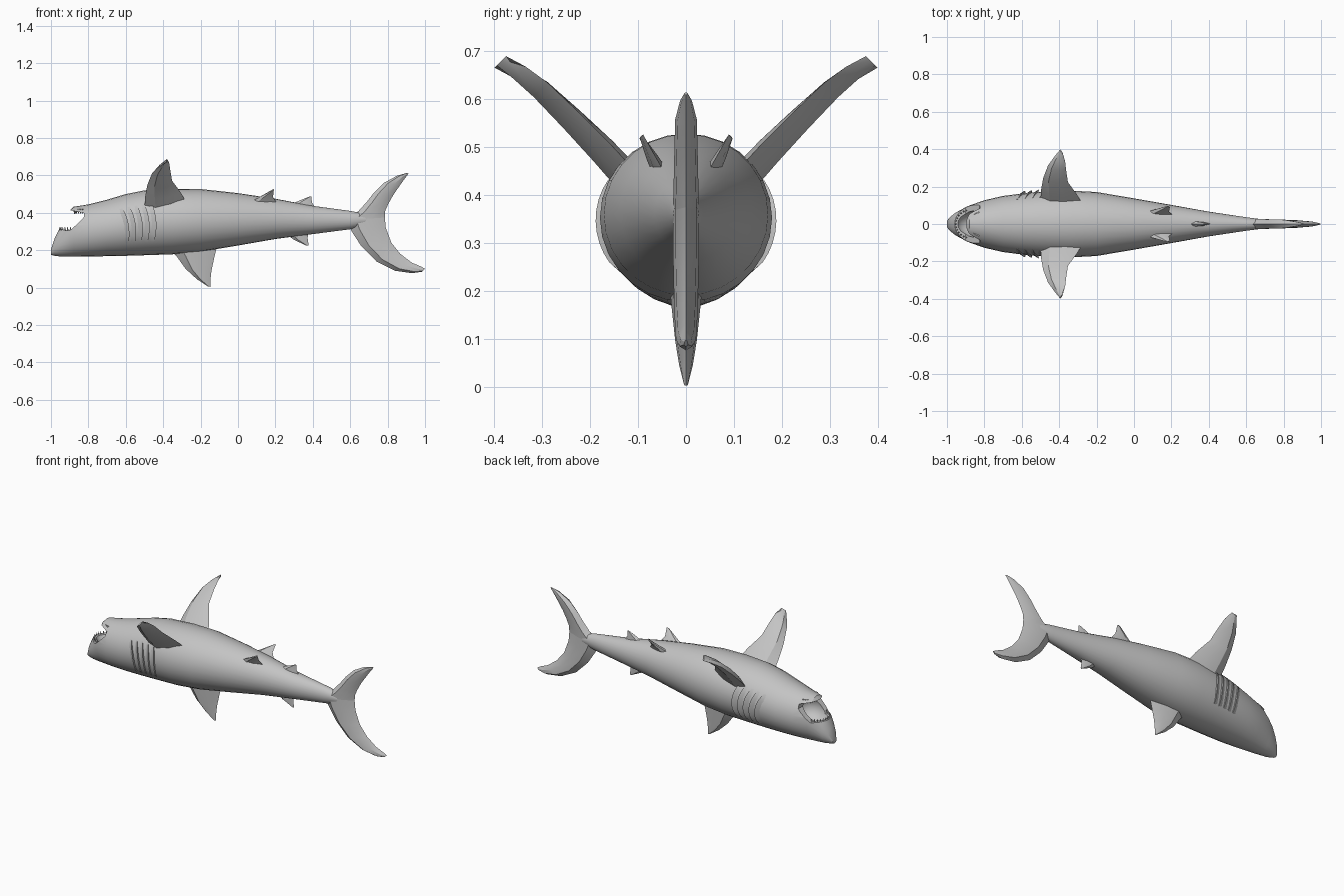
import bpy, bmesh, math
from mathutils import Vector

if "Cube" in bpy.data.objects:
    bpy.data.objects.remove(bpy.data.objects["Cube"], do_unlink=True)

grey = bpy.data.materials.new("skin grey")
grey.use_nodes = True
grey.diffuse_color = (0.55, 0.55, 0.55, 1)
grey.node_tree.nodes["Principled BSDF"].inputs["Base Color"].default_value = (0.55, 0.55, 0.55, 1)


def make_object(name, bm, angle=30):
    bmesh.ops.recalc_face_normals(bm, faces=bm.faces)
    mesh = bpy.data.meshes.new(name)
    bm.to_mesh(mesh)
    bm.free()
    mesh.materials.append(grey)
    ob = bpy.data.objects.new(name, mesh)
    bpy.context.collection.objects.link(ob)
    smooth(ob, angle)
    return ob


def smooth(ob, angle):
    bpy.ops.object.select_all(action='DESELECT')
    ob.select_set(True)
    bpy.context.view_layer.objects.active = ob
    bpy.ops.object.shade_smooth_by_angle(angle=math.radians(angle))


def loft(bm, rings):
    """Skin a list of equal point rings and cap both ends."""
    rows = [[bm.verts.new(p) for p in ring] for ring in rings]
    n = len(rows[0])
    for a, b in zip(rows, rows[1:]):
        for i in range(n):
            j = (i + 1) % n
            bm.faces.new((a[i], a[j], b[j], b[i]))
    bm.faces.new(rows[0])
    bm.faces.new(rows[-1])


# Body stations: x, lowest z, highest z, half width
STATIONS = [
    (-1.0, .175, .205, .018), (-.98, .17, .265, .04), (-.955, .167, .315, .06),
    (-.9, .165, .41, .09), (-.88, .165, .432, .099), (-.8, .166, .445, .127),
    (-.7, .168, .47, .15), (-.6, .17, .5, .163), (-.5, .173, .52, .172),
    (-.35, .178, .528, .179), (-.2, .192, .527, .171), (0, .225, .505, .137),
    (.2, .26, .475, .102), (.4, .286, .437, .066), (.6, .312, .41, .036),
    (.68, .33, .395, .026), (.735, .357, .367, .008)]


def skin(x, angle, offset=0.0):
    """Point on the body surface at x and an angle up from the side."""
    for a, b in zip(STATIONS, STATIONS[1:]):
        if x <= b[0]:
            break
    t = (x - a[0]) / (b[0] - a[0])
    lo, hi, w = (a[i] + (b[i] - a[i]) * t for i in (1, 2, 3))
    return Vector((x, (w + offset) * math.cos(angle),
                   (lo + hi) / 2 + ((hi - lo) / 2 + offset) * math.sin(angle)))


bm = bmesh.new()
SIDES = 28
loft(bm, [[skin(s[0], math.tau * i / SIDES) for i in range(SIDES)] for s in STATIONS])
body = make_object("body", bm)

# Open mouth: a wedge between the jaws, then a hollow throat
bm = bmesh.new()
gape = [(-1.2, .315), (-.96, .308), (-.9, .305), (-.865, .335), (-.825, .375),
        (-.822, .398), (-.89, .412), (-1.2, .412)]
loft(bm, [[(x, y, z) for x, z in gape] for y in (-.3, .3)])
wedge = make_object("mouth_wedge", bm)
bm = bmesh.new()
bmesh.ops.create_uvsphere(bm, u_segments=20, v_segments=12, radius=1)
for v in bm.verts:
    v.co = Vector((-.855 + v.co.x * .095, v.co.y * .07, .335 + v.co.z * .075))
throat = make_object("throat_cutter", bm)
for cutter in (wedge, throat):
    cutter.hide_render = True
    mod = body.modifiers.new(cutter.name, 'BOOLEAN')
    mod.object, mod.solver = cutter, 'EXACT'
deps = bpy.context.evaluated_depsgraph_get()
carved = bpy.data.meshes.new_from_object(body.evaluated_get(deps))
body.modifiers.clear()
body.data = carved
for cutter in (wedge, throat):
    bpy.data.objects.remove(cutter, do_unlink=True)
smooth(body, 30)


def fin(name, sections):
    """Fin from (leading point, trailing point, thickness) sections."""
    sections = [(Vector(a), Vector(b), t) for a, b, t in sections]
    span = sections[-1][0] + sections[-1][1] - sections[0][0] - sections[0][1]
    rings = []
    for a, b, t in sections:
        side = (b - a).cross(span).normalized() * t / 2
        rings.append([a, a.lerp(b, .25) + side, a.lerp(b, .65) + side * .8, b,
                      a.lerp(b, .65) - side * .8, a.lerp(b, .25) - side])
    bm = bmesh.new()
    loft(bm, rings)
    return make_object(name, bm, 25)


def middle_fin(name, sections):
    fin(name, [((ax, 0, az), (bx, 0, bz), t) for ax, az, bx, bz, t in sections])


# Fins on the centre line: leading x z, trailing x z, thickness
middle_fin("dorsal_fin", [
    (-.37, .21, -.11, .23, .07), (-.33, .17, -.127, .16, .06), (-.28, .1, -.142, .09, .045),
    (-.22, .045, -.147, .045, .028), (-.16, .006, -.148, .004, .008)])
middle_fin("second_dorsal_fin", [
    (.24, .3, .38, .31, .03), (.3, .255, .372, .265, .022), (.365, .225, .378, .225, .006)])
middle_fin("anal_fin", [
    (.27, .44, .42, .42, .03), (.33, .466, .395, .455, .022), (.385, .488, .393, .486, .006)])
middle_fin("tail_upper_lobe", [
    (.58, .36, .785, .375, .055), (.645, .41, .787, .41, .052), (.69, .46, .805, .45, .05),
    (.725, .505, .83, .495, .048), (.78, .56, .868, .55, .045), (.85, .598, .897, .59, .025),
    (.905, .614, .911, .608, .006)])
middle_fin("tail_lower_lobe", [
    (.58, .36, .785, .375, .055), (.605, .305, .79, .32, .055), (.66, .22, .82, .24, .052),
    (.74, .14, .868, .18, .048), (.84, .09, .93, .133, .042), (.93, .077, .98, .112, .028),
    (.985, .085, 1.0, .1, .008)])

# Paired fins: leading x, trailing x, y, z, thickness
PECTORAL = [(-.5, -.27, .11, .43, .055), (-.497, -.305, .17, .495, .05),
            (-.485, -.353, .235, .56, .042), (-.46, -.363, .3, .622, .034),
            (-.428, -.368, .345, .655, .024), (-.395, -.38, .386, .677, .008)]
PELVIC = [(.03, .21, .05, .445, .03), (.1, .187, .07, .48, .022), (.18, .192, .093, .522, .006)]
for side, label in ((1, "left"), (-1, "right")):
    for part, rows, tilt in (("pectoral_fin", PECTORAL, .012), ("pelvic_fin", PELVIC, .004)):
        fin(f"{label}_{part}", [((a, side * (y + tilt), z - tilt), (b, side * (y - tilt), z + tilt), t)
                                for a, b, y, z, t in rows])

# Overlapping gill flaps, raised at the rear edge
for side, label in ((1, "left"), (-1, "right")):
    for k in range(5):
        rings = []
        for i in range(11):
            t = i / 10
            angle = math.radians(-36 + 70 * t)
            bow = .018 * math.sin(math.pi * t)
            x = -.585 + .034 * k - (.035 - .006 * k) * t + bow
            lift = .002 + .011 * math.sin(math.pi * t) ** .5
            ring = [skin(x - .03, angle, -.004), skin(x, angle, lift), skin(x - .004, angle, -.012)]
            rings.append([(p.x, side * p.y, p.z) for p in ring])
        bm = bmesh.new()
        loft(bm, rings)
        make_object(f"{label}_gill_flap_{k + 1}", bm)

# Teeth in an arc around each jaw
for name, cx, rx, ry, z, up in (("snout_teeth", -.875, .078, .075, .303, 1),
                                ("jaw_teeth", -.815, .06, .062, .415, -1)):
    bm = bmesh.new()
    for i in range(13):
        a = math.radians(-75 + 150 * i / 12)
        made = bmesh.ops.create_cone(bm, cap_ends=True, segments=4, radius1=.007,
                                     radius2=.001, depth=.026)["verts"]
        for v in made:
            v.co = Vector((cx - rx * math.cos(a), ry * math.sin(a), z)) + Vector(
                (v.co.x, v.co.y, up * (v.co.z + .008)))
    make_object(name, bm)
